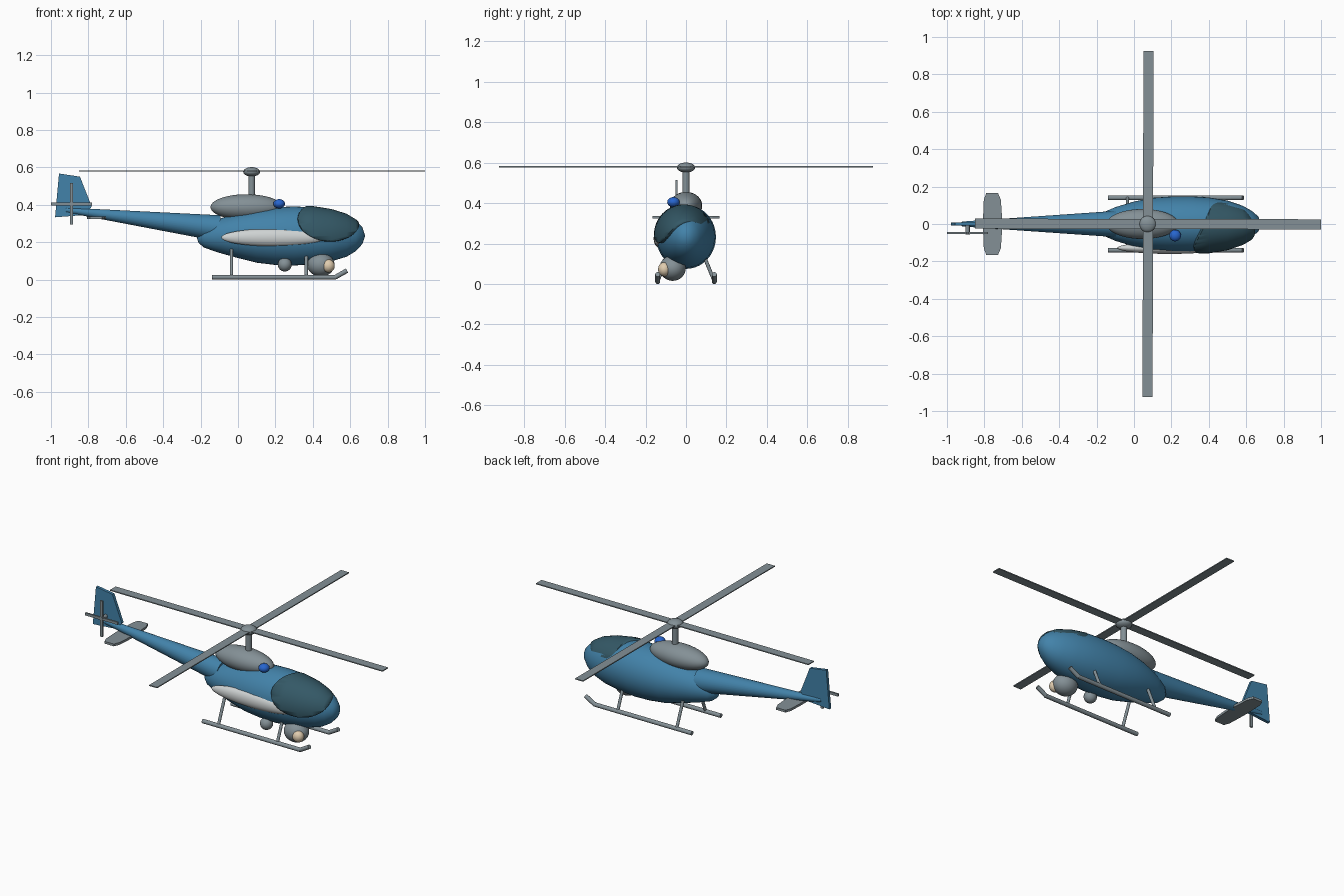
import bpy, bmesh, math
from mathutils import Vector, Matrix

if "Cube" in bpy.data.objects:
    bpy.data.objects.remove(bpy.data.objects["Cube"])


def material(name, rgb):
    m = bpy.data.materials.new(name)
    m.diffuse_color = (*rgb, 1)
    m.use_nodes = True
    m.node_tree.nodes["Principled BSDF"].inputs["Base Color"].default_value = m.diffuse_color
    return m


BLUE = material("body_blue", (0.055, 0.225, 0.40))
GLASS = material("dark_teal_glass", (0.034, 0.098, 0.133))
GREY = material("metal_grey", (0.23, 0.28, 0.305))
WHITE = material("panel_white", (0.62, 0.65, 0.65))
BEACON = material("beacon_blue", (0.02, 0.13, 0.62))
CREAM = material("lamp_cream", (0.75, 0.61, 0.43))


def finish(name, bm, mat, smooth=True):
    bmesh.ops.recalc_face_normals(bm, faces=bm.faces)
    me = bpy.data.meshes.new(name)
    bm.to_mesh(me)
    bm.free()
    me.materials.append(mat)
    ob = bpy.data.objects.new(name, me)
    bpy.context.collection.objects.link(ob)
    if smooth:
        bpy.ops.object.select_all(action='DESELECT')
        ob.select_set(True)
        bpy.context.view_layer.objects.active = ob
        bpy.ops.object.shade_smooth_by_angle(angle=math.radians(40))
    return ob


def ellipsoid(name, centre, radii, mat, seg=40, rings=24):
    bm = bmesh.new()
    bmesh.ops.create_uvsphere(bm, u_segments=seg, v_segments=rings, radius=1)
    bm.transform(Matrix.Translation(centre) @ Matrix.Diagonal((*radii, 1)))
    return finish(name, bm, mat)


def rod(name, a, b, r1, r2, mat, seg=16):
    a, b = Vector(a), Vector(b)
    d = b - a
    bm = bmesh.new()
    bmesh.ops.create_cone(bm, cap_ends=True, segments=seg, radius1=r1, radius2=r2, depth=d.length)
    bm.transform(Matrix.Translation((a + b) / 2) @ d.to_track_quat('Z', 'Y').to_matrix().to_4x4())
    return finish(name, bm, mat)


def box(name, centre, size, mat, turn=0):
    bm = bmesh.new()
    bmesh.ops.create_cube(bm, size=1)
    bm.transform(Matrix.Translation(centre) @ Matrix.Rotation(turn, 4, 'Z')
                 @ Matrix.Diagonal((*size, 1)))
    return finish(name, bm, mat, False)


def plate(name, points, thickness, mat):
    """Flat outline given a thickness vector, centred on the outline."""
    t = Vector(thickness)
    bm = bmesh.new()
    face = bm.faces.new([bm.verts.new(Vector(p) - t / 2) for p in points])
    ext = bmesh.ops.extrude_face_region(bm, geom=[face])
    bmesh.ops.translate(bm, vec=t, verts=[v for v in ext["geom"] if isinstance(v, bmesh.types.BMVert)])
    return finish(name, bm, mat, False)


# Fuselage stations: x, bottom, top, half width
STATIONS = [(-0.21, .195, .25, .025), (-0.18, .17, .285, .055), (-0.1, .143, .325, .09),
            (0, .115, .355, .12), (.1, .09, .376, .14), (.2, .078, .387, .147),
            (.3, .075, .391, .148), (.4, .082, .386, .142), (.5, .098, .37, .125),
            (.58, .122, .345, .098), (.63, .152, .315, .07), (.665, .19, .28, .04)]


def fuselage(name, mat, grow=0.0, shift=0.0, seg=40):
    bm = bmesh.new()
    rings = []
    for x, lo, hi, w in STATIONS:
        zc, h = (lo + hi) / 2, (hi - lo) / 2 + grow
        rings.append([bm.verts.new((x, shift + (w + grow) * math.cos(a), zc + h * math.sin(a)))
                      for a in (2 * math.pi * i / seg for i in range(seg))])
    for r, s in zip(rings, rings[1:]):
        for i in range(seg):
            j = (i + 1) % seg
            bm.faces.new((r[i], r[j], s[j], s[i]))
    tips = ((rings[0], -0.22 - grow, .222), (rings[-1], .68 + grow * .5, .235))
    for ring, x, z in tips:
        tip = bm.verts.new((x, shift, z))
        for i in range(seg):
            bm.faces.new((ring[i], ring[(i + 1) % seg], tip))
    return finish(name, bm, mat)


fuselage("fuselage", BLUE)

# Canopy: slightly larger fuselage skin clipped to an oval region
canopy = fuselage("canopy", GLASS, grow=.007, shift=-.008)
cutter = ellipsoid("canopy_cutter", (.485, -.08, .315), (.17, .2, .115), GLASS, 64, 40)
mod = canopy.modifiers.new("clip", 'BOOLEAN')
mod.operation, mod.solver, mod.object = 'INTERSECT', 'EXACT', cutter
bpy.context.view_layer.objects.active = canopy
bpy.ops.object.modifier_apply(modifier=mod.name)
bpy.data.objects.remove(cutter)

# Side panel, engine housing and beacon
ellipsoid("side_panel", (.19, -.128, .225), (.28, .032, .047), WHITE)
ellipsoid("engine_housing", (.045, 0, .387), (.192, .08, .069), GREY)
ellipsoid("beacon", (.22, -.062, .405), (.031, .031, .025), BEACON, 24, 14)

# Main rotor
HUB = (.073, 0, .576)
rod("rotor_mast", (.073, 0, .42), HUB, .018, .018, GREY)
ellipsoid("rotor_hub", HUB, (.045, .045, .025), GREY, 32, 16)
for name, turn in (("main_blade_long", -.002), ("main_blade_cross", math.pi / 2 - .003)):
    box(name, (.075, 0, .58), (1.85, .054, .006), GREY, turn)

# Tail boom, fin and stabilizer
rod("tail_boom", (-.1, 0, .274), (-.92, 0, .372), .07, .013, BLUE, 32)
plate("tail_fin", [(-.978, 0, .333), (-.957, 0, .567), (-.845, 0, .55), (-.782, 0, .39), (-.82, 0, .345)],
      (0, .018, 0), BLUE)
half = [(-.807, .03), (-.803, .13), (-.79, .165), (-.727, .165), (-.712, .13), (-.705, .03)]
outline = half + [(x, -y) for x, y in reversed(half)]
plate("stabilizer", [(x, y, .33) for x, y in outline], (0, 0, .014), GREY)

# Tail rotor
rod("tail_rotor_axle", (-.89, 0, .405), (-.89, -.055, .405), .012, .012, GREY)
box("tail_blade_upright", (-.89, -.048, .405), (.016, .01, .22), GREY)
box("tail_blade_level", (-.89, -.048, .405), (.22, .01, .016), GREY)

# Landing gear
for side, s in (("left", 1), ("right", -1)):
    y = .14 * s
    rod("skid_" + side, (-.14, y, .0125), (.525, y, .0125), .0125, .0125, GREY)
    rod("skid_tip_" + side, (.52, y, .0125), (.583, y, .048), .0125, .0125, GREY)
    for x, end in ((-.035, "rear"), (.365, "front")):
        rod("strut_" + end + "_" + side, (x, y, .015), (x, .08 * s, .16), .009, .009, GREY)

# Search light and sensor ball
ellipsoid("search_light", (.443, -.066, .079), (.073, .065, .063), GREY)
ellipsoid("search_light_lens", (.483, -.107, .073), (.034, .031, .035), CREAM, 28, 16)
ellipsoid("sensor_ball", (.25, -.08, .08), (.037, .037, .037), GREY, 28, 16)
rod("sensor_mount", (.25, -.07, .09), (.25, -.06, .15), .012, .012, GREY)
